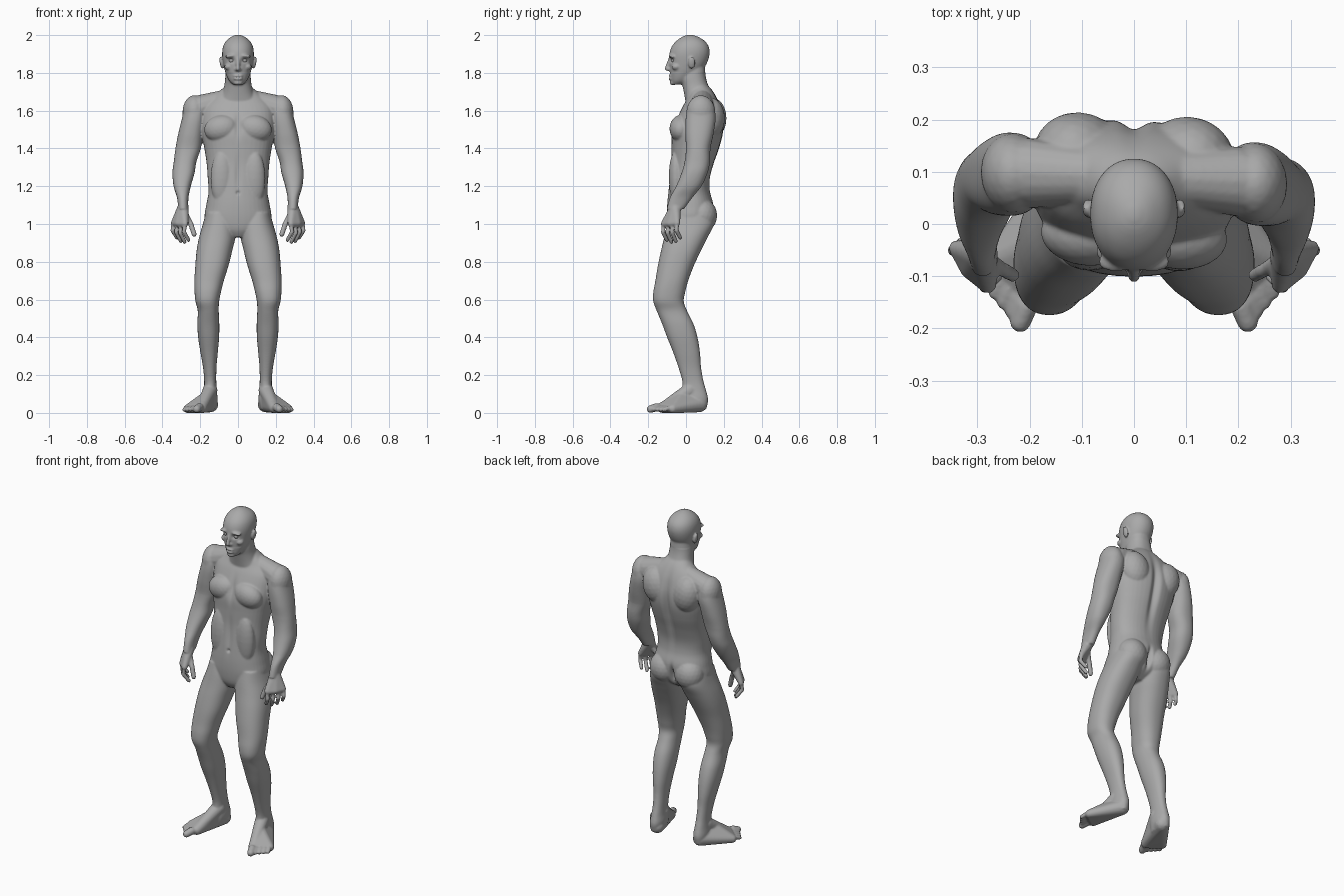
import bpy
import bmesh
from math import cos, sin, pi, exp, sqrt, copysign
from mathutils import Matrix, Vector

default_cube = bpy.data.objects.get("Cube")
if default_cube:
    bpy.data.objects.remove(default_cube, do_unlink=True)

skin = bpy.data.materials.new("skin_grey")
skin.use_nodes = True
skin_colour = (0.4, 0.4, 0.4, 1)
skin.diffuse_color = skin_colour
skin.node_tree.nodes["Principled BSDF"].inputs["Base Color"].default_value = skin_colour

bm = bmesh.new()


def append(source, place):
    """Add a moved copy of one bmesh to the body."""
    part = bpy.data.meshes.new("part")
    source.to_mesh(part)
    part.transform(place)
    bm.from_mesh(part)
    bpy.data.meshes.remove(part)


def blend(a, b, c, d, t):
    """Smooth interpolation between b and c."""
    return b + 0.5 * t * (c - a + t * (2 * a - 5 * b + 4 * c - d + t * (3 * (b - c) + d - a)))


def loft(sections, sides=40, steps=5, power=0.88):
    """Closed skin over level sections: height, x min, x max, front, back."""
    last = len(sections) - 1
    rows = []
    for i in range(last):
        near = [sections[min(max(i + k, 0), last)] for k in (-1, 0, 1, 2)]
        for s in range(steps):
            rows.append([blend(*values, s / steps) for values in zip(*near)])
    rows.append(sections[last])
    rings = []
    for z, left, right, front, back in rows:
        ring = []
        for k in range(sides):
            c, s = cos(2 * pi * k / sides), sin(2 * pi * k / sides)
            x = (left + right) / 2 + (right - left) / 2 * copysign(abs(c) ** power, c)
            y = (front + back) / 2 + (back - front) / 2 * copysign(abs(s) ** power, s)
            ring.append(bm.verts.new((x, y, z)))
        rings.append(ring)
    for low, high in zip(rings, rings[1:]):
        for k in range(sides):
            n = (k + 1) % sides
            bm.faces.new((low[k], low[n], high[n], high[k]))
    bm.faces.new(rings[0])
    bm.faces.new(rings[-1])


def centred(sections):
    """Sections symmetric about the middle: height, half width, front, back."""
    return [(z, -w, w, front, back) for z, w, front, back in sections]


def blob(centre, radii, tilt=0):
    """Ellipsoid muscle or feature, tilted about the y axis."""
    place = Matrix.Translation(centre) @ Matrix.Rotation(tilt, 4, 'Y') @ Matrix.Diagonal((*radii, 1))
    bmesh.ops.create_icosphere(bm, subdivisions=3, radius=1, matrix=place)


def hull(*balls, count=70):
    """Convex skin wrapped around balls given as (centre, radius)."""
    shell = bmesh.new()
    for centre, radius in balls:
        for k in range(count):
            height, turn = 1 - (2 * k + 1) / count, k * pi * (3 - sqrt(5))
            wide = sqrt(1 - height * height)
            spot = Vector((wide * cos(turn), wide * sin(turn), height))
            shell.verts.new(Vector(centre) + radius * spot)
    bmesh.ops.convex_hull(shell, input=shell.verts[:])
    append(shell, Matrix.Identity(4))
    shell.free()


def digit(points, radius):
    """Finger or toe as a chain of capsules."""
    for a, b in zip(points, points[1:]):
        hull((a, radius), (b, radius * 0.93))


# Leg
loft([
    (.02, .12, .18, -.02, .108), (.07, .108, .186, -.02, .117),
    (.12, .113, .181, -.02, .106), (.17, .115, .179, -.02, .092),
    (.24, .114, .185, -.04, .08), (.32, .107, .199, -.068, .074),
    (.4, .1, .211, -.1, .061), (.47, .099, .215, -.126, .04),
    (.54, .102, .213, -.155, .006), (.59, .1, .225, -.173, -.012),
    (.64, .09, .23, -.173, -.004), (.7, .075, .231, -.162, .012),
    (.78, .05, .226, -.149, .042), (.86, .03, .219, -.132, .08),
    (.93, .014, .206, -.115, .115), (1, .012, .186, -.1, .148),
    (1.06, .03, .17, -.085, .14)])

# Foot and toes
heel, instep = Vector((.146, .07, .045)), Vector((.158, -.02, .09))
big_ball, small_ball = Vector((.192, -.125, .028)), Vector((.265, -.07, .022))
hull((heel, .042), (instep, .032), (big_ball, .029), (small_ball, .024))
hull((instep + Vector((-.01, .04, .03)), .04), (big_ball, .027))
big_tip, small_tip = Vector((.218, -.188, .02)), Vector((.284, -.115, .016))
for i in range(5):
    t = i / 4
    root, tip = big_ball.lerp(small_ball, t), big_tip.lerp(small_tip, t)
    arch = root.lerp(tip, .5) + Vector((0, 0, .006))
    digit([root, arch, tip], .022 if i == 0 else .0145 - .002 * t)

# Arm
loft([
    (1.08, .264, .316, -.102, -.01), (1.14, .262, .323, -.085, .034),
    (1.2, .25, .341, -.052, .082), (1.27, .23, .347, -.02, .118),
    (1.33, .22, .34, 0, .134), (1.4, .197, .331, .01, .14),
    (1.48, .185, .316, .006, .156), (1.56, .172, .296, .008, .166),
    (1.62, .17, .28, .022, .155), (1.67, .195, .245, .06, .12)])

# Hand, fingers and thumb
wrist = Vector((.29, -.056, 1.09))
index, little = Vector((.28, -.117, 1)), Vector((.341, -.046, 1.005))
hull((wrist, .03), (index, .017), (little, .015), (index.lerp(little, .5) + Vector((.006, -.006, 0)), .017))
for i, length in enumerate((.085, .097, .094, .078)):
    root = index.lerp(little, i / 3)
    middle = root + Vector((.006, -.005, -.5 * length))
    digit([root, middle, root + Vector((-.018, .016, -length))], .0118)
digit([wrist + Vector((-.01, -.01, -.03)), Vector((.25, -.088, 1)), Vector((.232, -.098, .945))], .0145)

# Shoulder, chest, back and seat muscles
hull(((.05, .09, 1.665), .05), ((.2, .09, 1.615), .068))
blob((.232, .088, 1.59), (.062, .077, .092))
blob((.088, -.022, 1.505), (.092, .062, .072), .2)
blob((.105, .135, 1.56), (.085, .075, .11), .2)
blob((.085, .085, 1.045), (.086, .08, .09))
blob((.085, -.05, 1.24), (.06, .04, .15))

# Ear, cheek and brow
blob((.088, .03, 1.853), (.009, .019, .033), .2)
blob((.05, -.052, 1.832), (.022, .024, .018))
blob((.036, -.072, 1.89), (.034, .02, .01), .15)

# Mirror everything so far to the other side
append(bm, Matrix.Diagonal((-1, 1, 1, 1)))

# Torso
loft(centred([
    (.93, .05, -.07, .05), (.97, .14, -.092, .11), (1.03, .176, -.1, .14),
    (1.1, .168, -.1, .146), (1.17, .156, -.094, .128), (1.24, .16, -.086, .127),
    (1.32, .166, -.078, .148), (1.4, .178, -.076, .176), (1.48, .192, -.074, .196),
    (1.55, .196, -.05, .198), (1.62, .186, -.018, .182), (1.67, .14, .01, .162),
    (1.71, .09, .02, .138), (1.74, .06, .03, .11)]))

# Neck
loft(centred([(1.63, .12, .0, .16), (1.68, .09, -.008, .148), (1.73, .073, -.018, .12),
              (1.78, .067, -.03, .105), (1.84, .06, -.02, .1)]))

# Head, nose, lips and chin
loft(centred([
    (1.738, .026, -.072, -.02), (1.76, .048, -.08, .03), (1.8, .066, -.084, .075),
    (1.85, .078, -.088, .11), (1.9, .084, -.088, .125), (1.94, .079, -.075, .12),
    (1.97, .062, -.05, .098), (1.992, .034, -.018, .062), (2.002, .008, .01, .03)]), power=.94)
hull(((0, -.084, 1.878), .009), ((0, -.102, 1.822), .011))
hull(((-.01, -.085, 1.818), .009), ((.01, -.085, 1.818), .009), ((0, -.1, 1.82), .01))
for height in (1.784, 1.769):
    blob((0, -.08, height), (.026, .013, .008))
blob((0, -.07, 1.748), (.024, .016, .014))

bmesh.ops.recalc_face_normals(bm, faces=bm.faces[:])
mesh = bpy.data.meshes.new("body")
bm.to_mesh(mesh)
bm.free()
body = bpy.data.objects.new("body", mesh)
bpy.context.collection.objects.link(body)

# Fuse the parts into one soft skin
fuse = body.modifiers.new("fuse", 'REMESH')
fuse.mode = 'VOXEL'
fuse.voxel_size = .005
soften = body.modifiers.new("soften", 'SMOOTH')
soften.factor, soften.iterations = .5, 7
evaluated = body.evaluated_get(bpy.context.evaluated_depsgraph_get())
fused = bpy.data.meshes.new_from_object(evaluated)
body.modifiers.clear()
body.data = fused

# Furrows: x, height, width, tall, depth, side (front -1, back 1)
furrows = [
    (0, 1.45, .022, .16, .024, 1), (0, 1.03, .012, .05, .03, 1),
    (0, 1.52, .016, .06, .012, -1), (0, 1.26, .014, .09, .007, -1),
    (0, 1.165, .009, .009, .01, -1), (0, 1.777, .02, .004, .005, -1),
    (.034, 1.866, .015, .011, .014, -1), (-.034, 1.866, .015, .011, .014, -1)]
normals = [v.normal.copy() for v in fused.vertices]
for v, normal in zip(fused.vertices, normals):
    x, y, z = v.co
    for fx, fz, wide, tall, depth, side in furrows:
        reach = exp(-((x - fx) / wide) ** 2 - ((z - fz) / tall) ** 2)
        v.co.y -= side * depth * reach * max(0, side * normal.y)
    # Slight turn of the upper body, and flat soles
    v.co.y -= .04 * x * min(1, max(0, (z - 1.2) / .2)) * (z < 1.8)
    v.co.z = max(0, z)

# Eyes
eyes = []
for name, x in (("left_eye", .034), ("right_eye", -.034)):
    bpy.ops.mesh.primitive_uv_sphere_add(segments=24, ring_count=16, radius=.014, location=(x, -.063, 1.866))
    eye = bpy.context.object
    eye.name = name
    eyes.append(eye)

for part in [body] + eyes:
    part.data.materials.clear()
    part.data.materials.append(skin)
    part.data.polygons.foreach_set("use_smooth", [True] * len(part.data.polygons))
